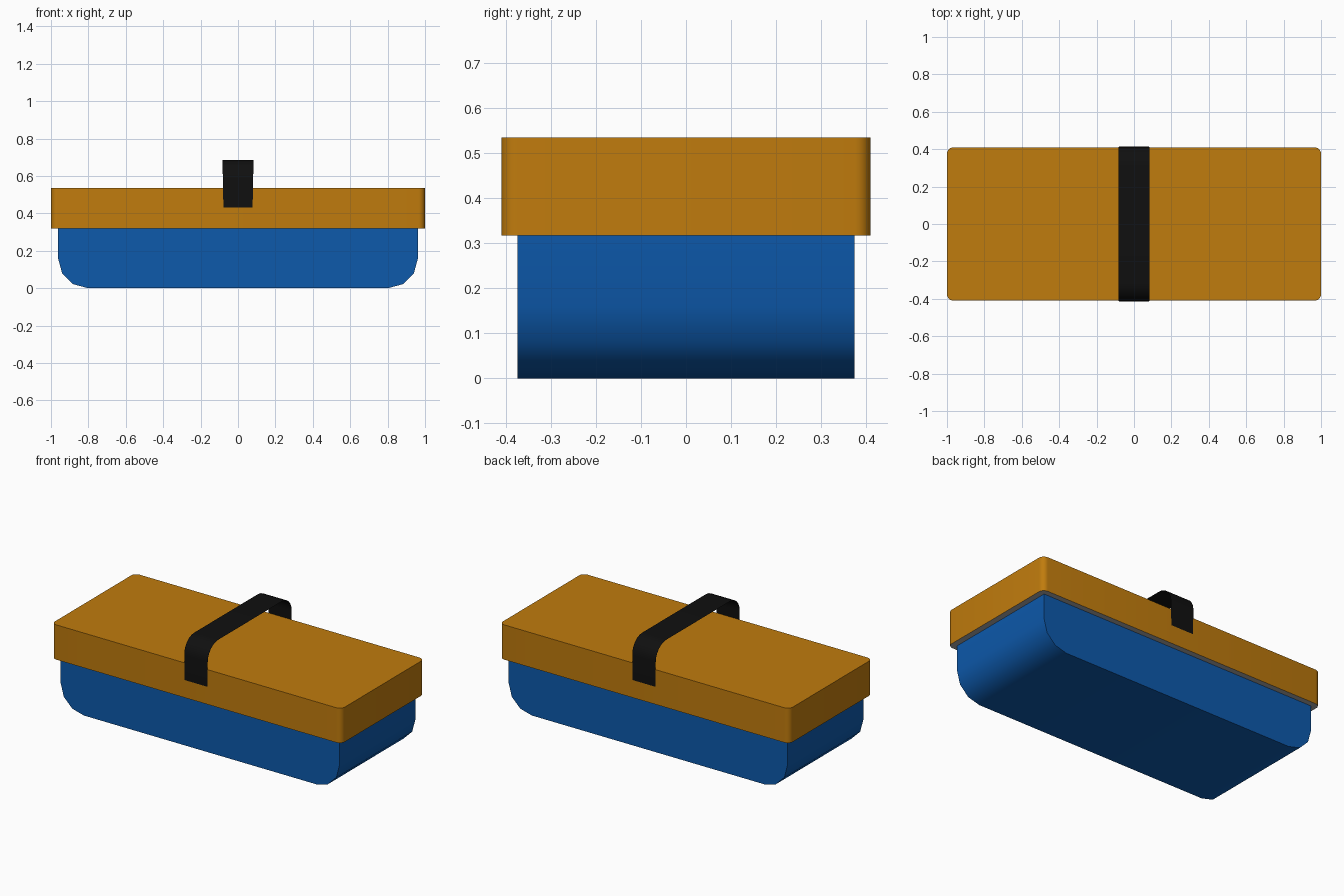
import bpy
import bmesh
from math import cos, sin, pi, radians
from mathutils import Vector

cube = bpy.data.objects.get("Cube")
if cube:
    bpy.data.objects.remove(cube, do_unlink=True)


def material(name, r, g, b):
    mat = bpy.data.materials.new(name)
    mat.use_nodes = True
    mat.diffuse_color = (r, g, b, 1)
    mat.node_tree.nodes["Principled BSDF"].inputs["Base Color"].default_value = (r, g, b, 1)
    return mat


orange = material("orange", 0.53, 0.2, 0.004)
blue = material("blue", 0.004, 0.1, 0.41)
black = material("black", 0.005, 0.005, 0.005)
grey = material("grey", 0.4, 0.4, 0.4)


def arc(cx, cy, radius, start, steps):
    """Quarter circle, counter-clockwise from the start angle."""
    angles = [start + pi / 2 * i / steps for i in range(steps + 1)]
    return [(cx + radius * cos(a), cy + radius * sin(a)) for a in angles]


def finish(bm, name, mats):
    mesh = bpy.data.meshes.new(name)
    bm.to_mesh(mesh)
    bm.free()
    for mat in mats:
        mesh.materials.append(mat)
    obj = bpy.data.objects.new(name, mesh)
    bpy.context.collection.objects.link(obj)
    bpy.ops.object.select_all(action="DESELECT")
    obj.select_set(True)
    bpy.context.view_layer.objects.active = obj
    bpy.ops.object.shade_smooth_by_angle(angle=radians(35))
    return obj


def prism(name, points, direction, mats, base_slot=0):
    """Closed solid made by extruding an outline; base_slot colours the underside."""
    bm = bmesh.new()
    face = bm.faces.new([bm.verts.new(p) for p in points])
    new = bmesh.ops.extrude_face_region(bm, geom=[face], use_keep_orig=True)["geom"]
    moved = [v for v in new if isinstance(v, bmesh.types.BMVert)]
    bmesh.ops.translate(bm, verts=moved, vec=Vector(direction))
    bmesh.ops.recalc_face_normals(bm, faces=bm.faces)
    for f in bm.faces:
        if f.normal.z < -0.9:
            f.material_index = base_slot
    return finish(bm, name, mats)


# Lower tub: rounded lower ends, straight front and back
hx, hy, lid_z, r = 0.962, 0.374, 0.318, 0.16
outline = arc(r - hx, r, r, pi, 3) + arc(hx - r, r, r, 1.5 * pi, 3)
outline += [(hx, lid_z + 0.01), (-hx, lid_z + 0.01)]
prism("tub", [(x, -hy, z) for x, z in outline], (0, 2 * hy, 0), [blue])

# Lid: overhanging slab with rounded upright corners and a grey underside
lx, ly, r = 1.0, 0.41, 0.035
outline = []
for i, (sx, sy) in enumerate([(1, 1), (-1, 1), (-1, -1), (1, -1)]):
    outline += arc(sx * (lx - r), sy * (ly - r), r, i * pi / 2, 6)
prism("lid", [(x, y, lid_z) for x, y in outline], (0, 0, 0.217), [orange, grey], 1)

# Handle: a thin strap arched over the lid, slightly narrower at its ends
y, low, top, r = 0.414, 0.43, 0.686, 0.1
path = [(y, low)] + arc(y - r, top - r, r, 0, 6)
path += [(-py, pz) for py, pz in reversed(path)]
bm = bmesh.new()
rows = []
for py, pz in path:
    half = 0.078 + 0.005 * (pz - low) / (top - low)
    rows.append([bm.verts.new((s * half, py, pz)) for s in (-1, 1)])
for a, b in zip(rows, rows[1:]):
    bm.faces.new([a[0], b[0], b[1], a[1]])
finish(bm, "handle_strap", [black])
